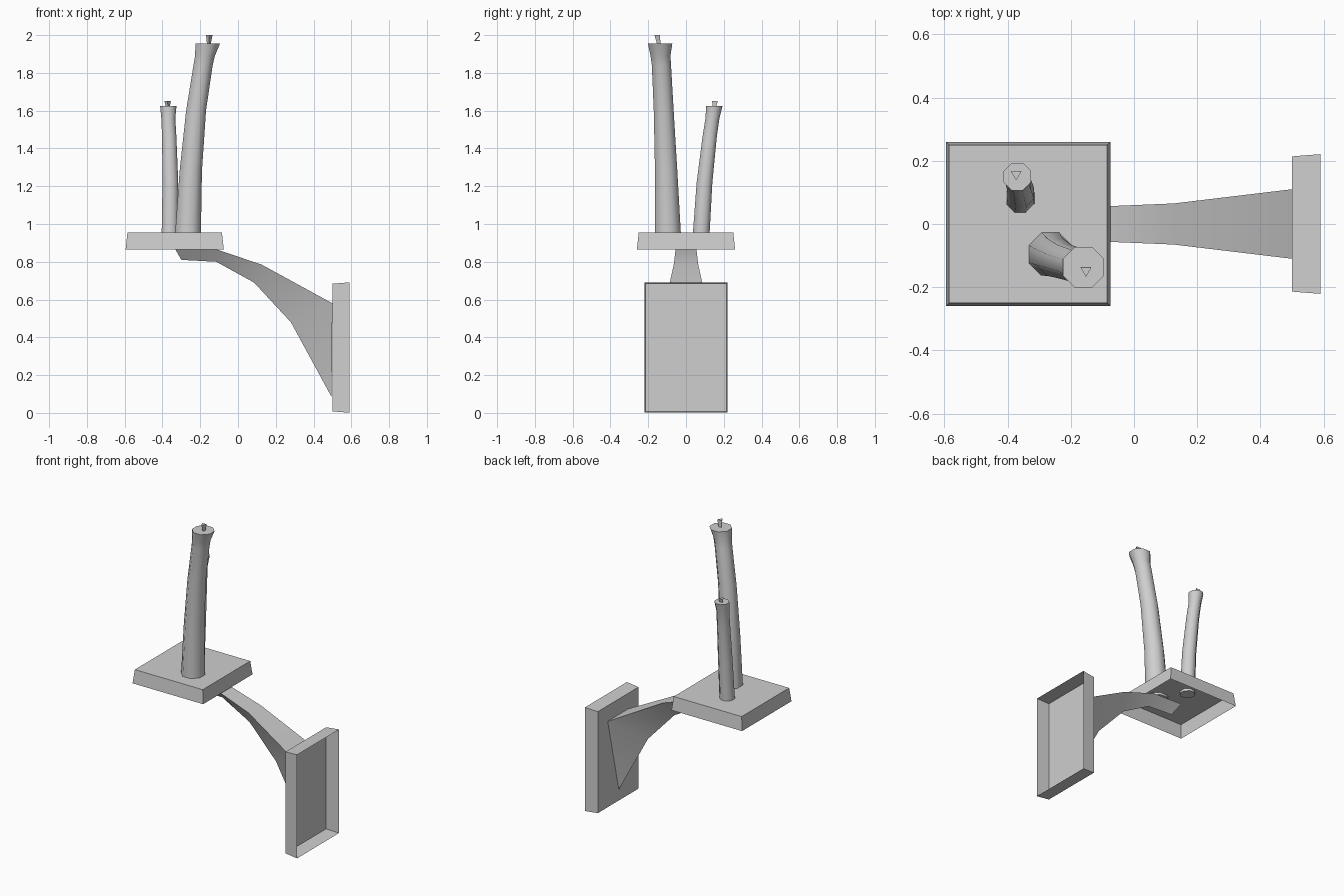
import bpy
import bmesh
from mathutils import Matrix, Vector

cube = bpy.data.objects.get("Cube")
if cube:
    bpy.data.objects.remove(cube, do_unlink=True)

GREY = (0.62, 0.62, 0.62, 1.0)
grey = bpy.data.materials.new("plain grey")
grey.use_nodes = True
grey.diffuse_color = GREY
grey.node_tree.nodes["Principled BSDF"].inputs["Base Color"].default_value = GREY


def finish(name, bm, smooth_angle=None):
    """Turn a bmesh into a named grey object."""
    bmesh.ops.recalc_face_normals(bm, faces=bm.faces)
    mesh = bpy.data.meshes.new(name)
    bm.to_mesh(mesh)
    bm.free()
    mesh.materials.append(grey)
    obj = bpy.data.objects.new(name, mesh)
    bpy.context.collection.objects.link(obj)
    bpy.ops.object.select_all(action="DESELECT")
    obj.select_set(True)
    bpy.context.view_layer.objects.active = obj
    if smooth_angle:
        bpy.ops.object.shade_smooth_by_angle(angle=smooth_angle)
    return obj


def loft(bm, rings):
    """Bridge rings of points; returns the rings of vertices."""
    loops = [[bm.verts.new(p) for p in ring] for ring in rings]
    n = len(loops[0])
    for a, b in zip(loops, loops[1:]):
        for i in range(n):
            j = (i + 1) % n
            bm.faces.new((a[i], a[j], b[j], b[i]))
    return loops


def open_tray(name, open_rect, closed_rect, depth, matrix):
    """Shallow box, open underneath and slightly narrower at its closed face."""
    bm = bmesh.new()
    rings = []
    for (hx, hy), z in ((open_rect, 0), (closed_rect, depth)):
        rings.append([(sx * hx, sy * hy, z)
                      for sx, sy in ((-1, -1), (1, -1), (1, 1), (-1, 1))])
    loops = loft(bm, rings)
    bm.faces.new(loops[-1])
    bm.transform(matrix)
    obj = finish(name, bm)
    # A lone open shell must face outwards
    bm = bmesh.new()
    bm.from_mesh(obj.data)
    centre = matrix @ Vector((0, 0, depth / 2))
    for f in bm.faces:
        if f.normal.dot(f.calc_center_median() - centre) < 0:
            f.normal_flip()
    bm.to_mesh(obj.data)
    bm.free()


def candle(name, path, wick_base, wick_top):
    """Eight-sided bent candle with a flared rim, and a three-sided wick."""
    bm = bmesh.new()
    rings = []
    for x, y, z, r in path:
        turn = [Matrix.Rotation(0.7854 * (i + 0.5), 3, "Z") for i in range(8)]
        rings.append([Vector((x, y, z)) + m @ Vector((r, 0, 0)) for m in turn])
    loops = loft(bm, rings)
    bm.faces.new(loops[0])
    bm.faces.new(loops[-1])
    finish(name, bm, 0.8)

    bm = bmesh.new()
    rings = []
    for centre, r in ((wick_base, 0.009), (wick_top, 0.02)):
        rings.append([Vector(centre) + Matrix.Rotation(2.0944 * i - 0.5236 * 3, 3, "Z")
                      @ Vector((r, 0, 0)) for i in range(3)])
    loops = loft(bm, rings)
    bm.faces.new(loops[0])
    bm.faces.new(loops[-1])
    finish(name + "_wick", bm)


# Candle tray and wall plate
open_tray("candle_tray", (0.26, 0.26), (0.25, 0.25), 0.09,
          Matrix.Translation((-0.335, 0, 0.865)))
open_tray("wall_plate", (0.345, 0.221), (0.338, 0.214), 0.09,
          Matrix.Translation((0.59, 0, 0.346)) @ Matrix.Rotation(-1.5708, 4, "Y"))

# Bracket arm: flat top, single keel below (top x, top z, half width, keel x, keel z)
stations = [
    (-0.34, 0.88, 0.045, -0.30, 0.81),
    (-0.115, 0.866, 0.055, -0.115, 0.80),
    (0.125, 0.785, 0.065, 0.085, 0.69),
    (0.50, 0.58, 0.11, 0.28, 0.48),
    (0.50, 0.58, 0.11, 0.495, 0.085),
]
bm = bmesh.new()
loops = loft(bm, [[(tx, w, tz), (tx, -w, tz), (kx, 0, kz)]
                  for tx, tz, w, kx, kz in stations])
bm.faces.new(loops[0])
bm.faces.new(loops[-1])
loops[-1][1].co.x += 0.003
bmesh.ops.remove_doubles(bm, verts=bm.verts, dist=0.005)
finish("bracket_arm", bm, 0.8)

# Candles (x, y, z, radius)
candle("tall_candle", [
    (-0.265, -0.095, 0.94, 0.074),
    (-0.25, -0.105, 1.28, 0.064),
    (-0.222, -0.118, 1.60, 0.057),
    (-0.185, -0.13, 1.84, 0.055),
    (-0.175, -0.135, 1.89, 0.057),
    (-0.16, -0.137, 1.955, 0.07),
], (-0.155, -0.14, 1.94), (-0.152, -0.147, 2.0))
candle("short_candle", [
    (-0.36, 0.08, 0.94, 0.048),
    (-0.358, 0.098, 1.22, 0.045),
    (-0.364, 0.125, 1.46, 0.041),
    (-0.369, 0.14, 1.56, 0.04),
    (-0.369, 0.15, 1.625, 0.047),
], (-0.37, 0.152, 1.61), (-0.373, 0.158, 1.65))
